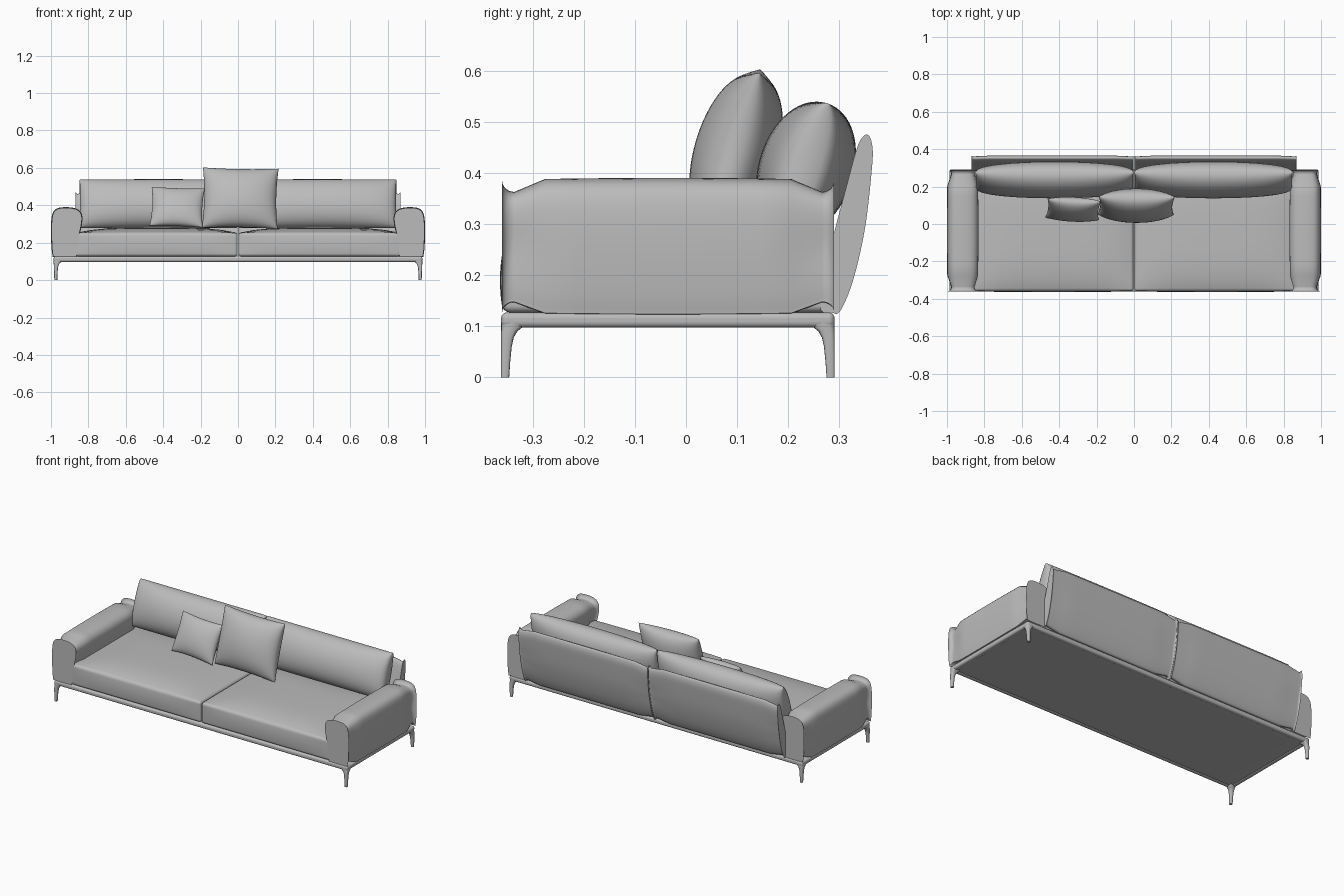
import bpy, bmesh, math
from mathutils import Vector, Matrix

cube = bpy.data.objects.get("Cube")
if cube:
    bpy.data.objects.remove(cube, do_unlink=True)

GREY = (0.5, 0.5, 0.5, 1.0)
fabric = bpy.data.materials.new("plain_grey")
fabric.use_nodes = True
fabric.diffuse_color = GREY
fabric.node_tree.nodes["Principled BSDF"].inputs["Base Color"].default_value = GREY


def finish(name, bm, angle=40):
    """Turn a bmesh into a smooth shaded object."""
    bmesh.ops.remove_doubles(bm, verts=bm.verts, dist=0.00005)
    bmesh.ops.recalc_face_normals(bm, faces=bm.faces)
    mesh = bpy.data.meshes.new(name)
    bm.to_mesh(mesh)
    bm.free()
    mesh.materials.append(fabric)
    ob = bpy.data.objects.new(name, mesh)
    bpy.context.collection.objects.link(ob)
    bpy.ops.object.select_all(action="DESELECT")
    ob.select_set(True)
    bpy.context.view_layer.objects.active = ob
    bpy.ops.object.shade_smooth_by_angle(angle=math.radians(angle))
    return ob


def soft_box(name, lo, hi, r, crown=0.0, bulge=0.0):
    """Rounded box with a domed top and a bulging front."""
    lo, hi = Vector(lo), Vector(hi)
    mid, half = (lo + hi) / 2, (hi - lo) / 2
    bm = bmesh.new()
    bmesh.ops.create_cube(bm, size=2)
    bmesh.ops.subdivide_edges(bm, edges=bm.edges, cuts=19, use_grid_fill=True)
    for v in bm.verts:
        p, core = Vector(), Vector()
        for i, t in enumerate(v.co):
            a, flat = abs(t), half[i] - r
            d = a / 0.6 * flat if a < 0.6 else flat + (a - 0.6) / 0.4 * r
            p[i] = math.copysign(d, t)
            core[i] = math.copysign(min(d, flat), t)
        off = p - core
        if off.length > 0:
            p = core + off.normalized() * r
        u, w, h = (p[i] / half[i] for i in range(3))
        p.z += crown * (1 - u ** 4) * (1 - w ** 4) * max(h, 0)
        if w < 0:
            p.y += bulge * w * (1 - u ** 4) * (1 - h * h)
        v.co = mid + p
    return finish(name, bm)


def spline(points, steps=5):
    """Closed smooth curve through a few profile points."""
    pts = [Vector(p) for p in points]
    n, out = len(pts), []
    for i in range(n):
        a, b, c, d = (pts[(i + k) % n] for k in (-1, 0, 1, 2))
        for s in range(steps):
            t = s / steps
            out.append(b + (c - a) * t / 2 + (a * 2 - b * 5 + c * 4 - d) * t * t / 2
                       + (b * 3 - a - c * 3 + d) * t ** 3 / 2)
    return out


def loft(name, rings):
    """Skin a list of closed rings and cap both ends."""
    bm = bmesh.new()
    loops = [[bm.verts.new(p) for p in ring] for ring in rings]
    n = len(loops[0])
    for a, b in zip(loops, loops[1:]):
        for i in range(n):
            bm.faces.new((a[i], a[(i + 1) % n], b[(i + 1) % n], b[i]))
    bm.faces.new(loops[0])
    bm.faces.new(loops[-1])
    return finish(name, bm)


def padded(name, profile, start, end, r, place, swell=0.0):
    """Sweep a profile in a straight line with rounded ends."""
    centre = sum(profile, Vector((0, 0))) / len(profile)
    size = min(max(p[k] for p in profile) - min(p[k] for p in profile) for k in (0, 1)) / 2
    stations = []
    for k in range(7):
        a = math.pi / 2 * k / 6
        stations.append((start + r * (1 - math.sin(a)), r * math.cos(a)))
    stations.reverse()
    left = stations[::-1]
    left = sorted(left)
    right = [(start + end - s, inset) for s, inset in reversed(left)]
    middle = [(start + r + (end - start - 2 * r) * k / 10, 0) for k in range(1, 10)]
    rings = []
    for s, inset in left + middle + right:
        t = (2 * s - start - end) / (end - start)
        grow = swell * (1 - t * t)
        ring = []
        for p in profile:
            d = p - centre
            q = p + d * min(1, size / d.length) / size * (grow - inset)
            ring.append(place(q.x, q.y, s))
        rings.append(ring)
    return loft(name, rings)


def pillow(name, w, h, t, centre, tilt, yaw=0, roll=0, pu=0.5, pv=0.5, pinch=0.05):
    """Two puffed sheets joined along a seam, with pinched sides."""
    n = 32
    turn = (Matrix.Rotation(math.radians(yaw), 3, "Z")
            @ Matrix.Rotation(math.radians(-tilt), 3, "X")
            @ Matrix.Rotation(math.radians(roll), 3, "Y"))
    bm = bmesh.new()
    for side in (-1, 1):
        grid = []
        for i in range(n + 1):
            u = math.sin(math.pi * (i / n - 0.5))
            row = []
            for j in range(n + 1):
                v = math.sin(math.pi * (j / n - 0.5))
                a, b = max(0, 1 - u * u), max(0, 1 - v * v)
                p = Vector((w / 2 * u * (1 - pinch * b),
                            side * t / 2 * a ** pu * b ** pv,
                            h / 2 * v * (1 - pinch * a)))
                row.append(bm.verts.new(turn @ p + Vector(centre)))
            grid.append(row)
        for i in range(n):
            for j in range(n):
                bm.faces.new((grid[i][j], grid[i + 1][j], grid[i + 1][j + 1], grid[i][j + 1]))
    return finish(name, bm, 60)


# Profiles: arm as (x, z), backrest as (y, z)
arm_profile = spline([(0.862, 0.135), (0.875, 0.127), (0.975, 0.127), (0.99, 0.137),
                      (0.996, 0.22), (0.994, 0.33), (0.975, 0.374), (0.93, 0.386),
                      (0.87, 0.38), (0.84, 0.355), (0.836, 0.31), (0.852, 0.23)])
back_profile = spline([(0.262, 0.14), (0.285, 0.127), (0.302, 0.13), (0.327, 0.19),
                       (0.350, 0.29), (0.363, 0.4), (0.365, 0.45), (0.355, 0.475),
                       (0.337, 0.455), (0.313, 0.37), (0.282, 0.25)])
leg_sizes = [(0, 0.016), (0.03, 0.018), (0.06, 0.021), (0.078, 0.025),
             (0.09, 0.032), (0.098, 0.042), (0.108, 0.046)]
X, FRONT, REAR = 0.986, -0.362, 0.291

for side, label in ((1, "left"), (-1, "right")):
    # Upholstery
    padded(label + "_arm", arm_profile, -0.36, 0.29, 0.024,
           lambda a, b, s: (side * a, s, b), swell=0.004)
    padded(label + "_backrest", back_profile, 0.003, 0.87, 0.014,
           lambda a, b, s: (side * s, a, b))
    xs = sorted((side * 0.003, side * 0.868))
    soft_box(label + "_seat_cushion", (xs[0], -0.358, 0.127), (xs[1], 0.285, 0.252),
             0.014, crown=0.028, bulge=0.006)
    pillow(label + "_back_cushion", 0.845, 0.27, 0.185, (side * 0.425, 0.235, 0.408),
           18, pu=0.28, pv=0.48, pinch=0.004)

    # Side rail and tapered legs
    rail = sorted((side * X, side * (X - 0.03)))
    soft_box(label + "_side_rail", (rail[0], FRONT, 0.097), (rail[1], REAR, 0.127), 0.012)
    for y, inward, place in ((FRONT, 1, "front"), (REAR, -1, "rear")):
        rings = []
        for z, s in leg_sizes:
            ring = []
            for k in range(16):
                a = math.tau * k / 16
                dx, dy = (math.copysign(abs(f(a)) ** 0.6, f(a)) for f in (math.cos, math.sin))
                shift = 0.004 * (1 - z / 0.108)
                ring.append((side * (X - shift - s / 2 * (1 + dx)),
                             y + inward * s / 2 * (1 + dy), z))
            rings.append(ring)
        loft(f"{label}_{place}_leg", rings)

# Front and rear rails, base panel
soft_box("front_rail", (-X, FRONT, 0.097), (X, FRONT + 0.03, 0.127), 0.012)
soft_box("rear_rail", (-X, REAR - 0.03, 0.097), (X, REAR, 0.127), 0.012)
soft_box("base_panel", (-X + 0.012, FRONT + 0.012, 0.101), (X - 0.012, REAR - 0.012, 0.126), 0.002)

# Loose pillows
pillow("large_pillow", 0.405, 0.335, 0.165, (0.012, 0.098, 0.438), 16, roll=1, pu=0.45, pv=0.45)
pillow("small_pillow", 0.285, 0.23, 0.10, (-0.325, 0.078, 0.39), 25, yaw=-2, roll=2, pu=0.45, pv=0.45,
       pinch=0.06)
